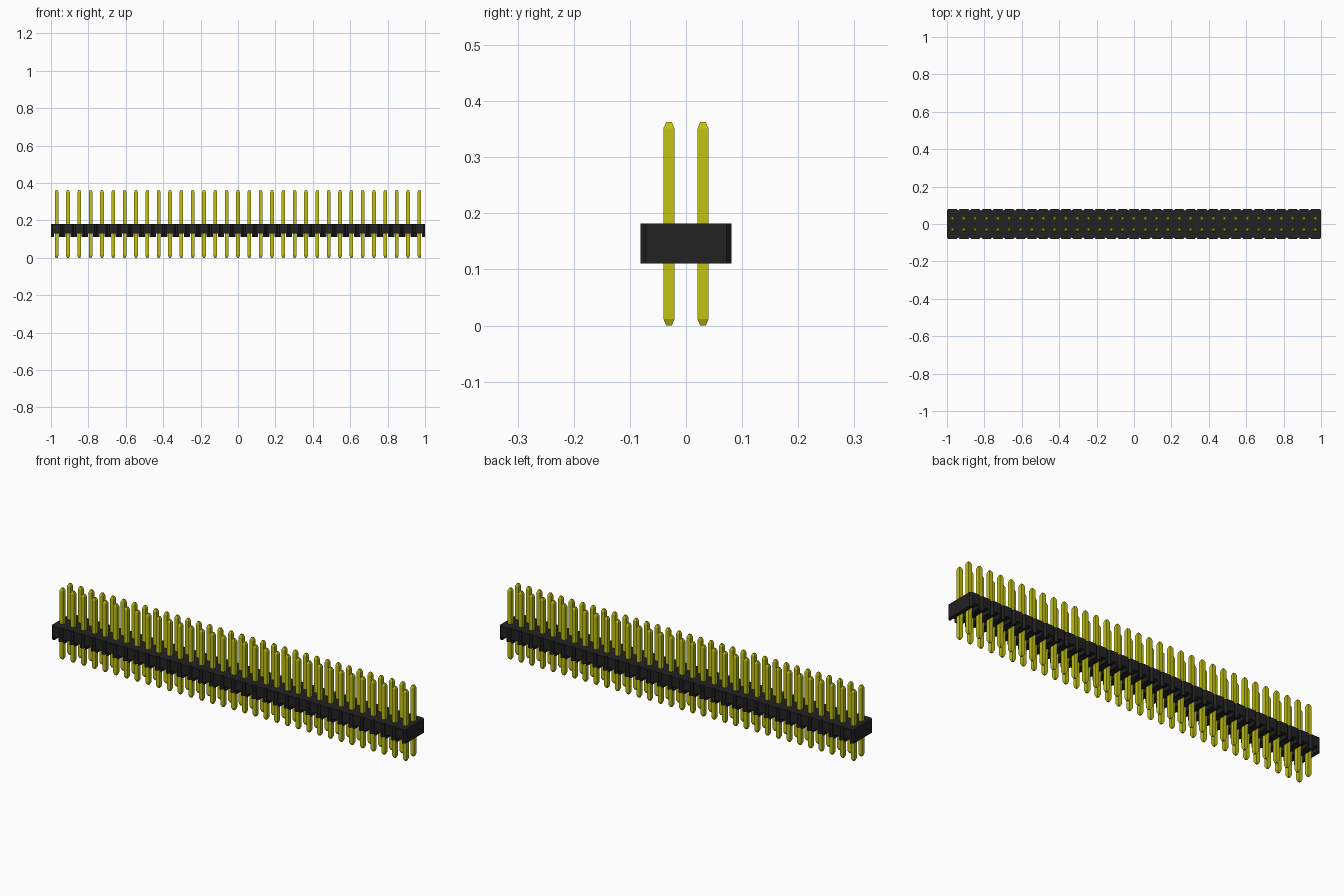
import bpy
import bmesh

cube = bpy.data.objects.get("Cube")
if cube:
    bpy.data.objects.remove(cube, do_unlink=True)

COLS = 33                  # pins along the strip
PITCH = 2.0 / COLS
HALF_Y = 0.081             # housing half depth
CHAMFER = 0.009            # notch between neighbouring cells
Z_BOT, Z_SLOT, Z_TOP = 0.111, 0.130, 0.182
SLOT = 0.013               # half width of the slot under each pin pair
PIN, TIP = 0.010, 0.005    # half widths of the pin and its tip
PIN_H, TAPER = 0.363, 0.012


def material(name, rgb):
    mat = bpy.data.materials.new(name)
    mat.use_nodes = True
    mat.diffuse_color = (*rgb, 1)
    bsdf = mat.node_tree.nodes["Principled BSDF"]
    bsdf.inputs["Base Color"].default_value = (*rgb, 1)
    bsdf.inputs["Roughness"].default_value = 0.6
    return mat


def finish(bm, name, mat):
    bmesh.ops.recalc_face_normals(bm, faces=bm.faces)
    mesh = bpy.data.meshes.new(name)
    bm.to_mesh(mesh)
    bm.free()
    mesh.materials.append(mat)
    obj = bpy.data.objects.new(name, mesh)
    bpy.context.collection.objects.link(obj)
    return obj


def loft(bm, rings):
    """Skin a stack of matching vertex rings and cap both ends."""
    loops = [[bm.verts.new(p) for p in ring] for ring in rings]
    n = len(loops[0])
    for a, b in zip(loops, loops[1:]):
        for i in range(n):
            j = (i + 1) % n
            bm.faces.new((a[i], a[j], b[j], b[i]))
    bm.faces.new(loops[0][::-1])
    bm.faces.new(loops[-1])


def prism(bm, front, z0, z1):
    """Extrude a front edge path, mirrored to the back, between two heights."""
    outline = front + [(x, -y) for x, y in reversed(front)]
    loft(bm, [[(x, y, z) for x, y in outline] for z in (z0, z1)])


def notch(b):
    """Chamfered V between two cells, clipped at the strip ends."""
    pts = [(b - CHAMFER, -HALF_Y), (b, -HALF_Y + CHAMFER), (b + CHAMFER, -HALF_Y)]
    return [p for p in pts if abs(p[0]) < 1.0001]


black = material("black plastic", (0.016, 0.016, 0.016))
gold = material("yellow metal", (0.54, 0.54, 0.006))

# Housing: continuous slab on top, teeth between the pin slots below
bounds = [-1 + i * PITCH for i in range(COLS + 1)]
bm = bmesh.new()
prism(bm, [p for b in bounds for p in notch(b)], Z_SLOT, Z_TOP)
for i, b in enumerate(bounds):
    reach = PITCH / 2 - SLOT
    front = notch(b)
    if i > 0:
        front.insert(0, (b - reach, -HALF_Y))
    if i < COLS:
        front.append((b + reach, -HALF_Y))
    prism(bm, front, Z_BOT, Z_SLOT)
finish(bm, "housing", black)


def square(x, y, z, h):
    return [(x - h, y - h, z), (x + h, y - h, z), (x + h, y + h, z), (x - h, y + h, z)]


# Two rows of square pins with tapered ends
for name, y in (("front_pins", -PITCH / 2), ("back_pins", PITCH / 2)):
    bm = bmesh.new()
    for b in bounds[:-1]:
        x = b + PITCH / 2
        loft(bm, [square(x, y, 0, TIP), square(x, y, TAPER, PIN),
                  square(x, y, PIN_H - TAPER, PIN), square(x, y, PIN_H, TIP)])
    finish(bm, name, gold)
